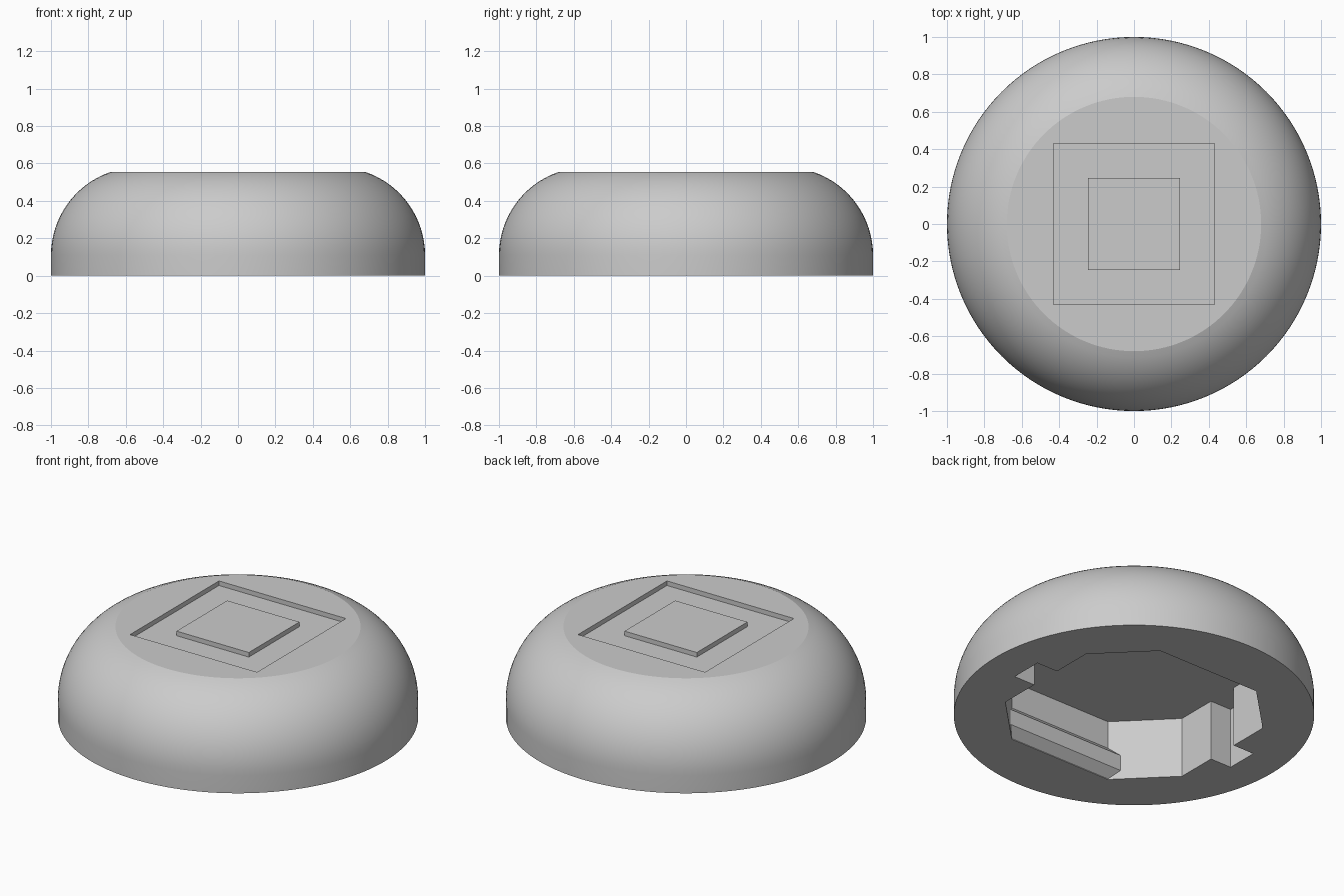
import bpy, bmesh, math
from mathutils import Vector

cube = bpy.data.objects.get("Cube")
if cube:
    bpy.data.objects.remove(cube)

SEGMENTS = 128
TOP = 0.555         # height of the flat top
DEPTH = 0.37        # depth of the underside cavity

grey = bpy.data.materials.new("plain grey")
grey.use_nodes = True
colour = (0.6, 0.6, 0.6, 1)
grey.diffuse_color = colour
grey.node_tree.nodes["Principled BSDF"].inputs["Base Color"].default_value = colour


def finish(bm, name):
    bmesh.ops.recalc_face_normals(bm, faces=bm.faces)
    mesh = bpy.data.meshes.new(name)
    bm.to_mesh(mesh)
    bm.free()
    mesh.materials.append(grey)
    obj = bpy.data.objects.new(name, mesh)
    bpy.context.collection.objects.link(obj)
    return obj


def prism(name, points, offset):
    """Extrude a closed 3D outline along an offset."""
    bm = bmesh.new()
    face = bm.faces.new([bm.verts.new(p) for p in points])
    new = bmesh.ops.extrude_face_region(bm, geom=[face], use_keep_orig=True)
    verts = [g for g in new["geom"] if isinstance(g, bmesh.types.BMVert)]
    bmesh.ops.translate(bm, verts=verts, vec=Vector(offset))
    return finish(bm, name)


def square(name, half, low, high):
    corners = [(-half, -half), (half, -half), (half, half), (-half, half)]
    return prism(name, [(x, y, low) for x, y in corners], (0, 0, high - low))


def subtract(target, cutter):
    """Cut one solid from another and discard the cutter."""
    cutter.hide_render = True
    mod = target.modifiers.new("cut", "BOOLEAN")
    mod.operation = "DIFFERENCE"
    mod.solver = "EXACT"
    mod.object = cutter
    bpy.context.view_layer.objects.active = target
    bpy.ops.object.modifier_apply(modifier=mod.name)
    bpy.data.objects.remove(cutter)


# Domed body: straight skirt, rounded shoulder, flat top
radius, flat = 0.47, 0.68
sweep = math.acos(1 - (1 - flat) / radius)
spring = TOP - radius * math.sin(sweep)
profile = [(1, 0)]
for i in range(17):
    a = sweep * i / 16
    profile.append((1 - radius + radius * math.cos(a), spring + radius * math.sin(a)))

bm = bmesh.new()
rings = []
for r, z in profile:
    rings.append([bm.verts.new((r * math.cos(t), r * math.sin(t), z))
                  for t in (math.tau * k / SEGMENTS for k in range(SEGMENTS))])
for low, high in zip(rings, rings[1:]):
    for k in range(SEGMENTS):
        n = (k + 1) % SEGMENTS
        bm.faces.new((low[k], low[n], high[n], high[k]))
bm.faces.new(rings[0])
bm.faces.new(rings[-1])
body = finish(bm, "domed_body")

# Square groove in the top, leaving a centre pad
groove = square("groove_cutter", 0.43, TOP - 0.028, TOP + 0.1)
subtract(groove, square("pad_core", 0.245, TOP - 0.1, TOP + 0.2))
subtract(body, groove)

# Underside cavity: octagon with a rectangular notch at each side
half, edge, notch, notch_half = 0.64, 0.348, 0.782, 0.098
side = [(edge, -half), (half, -edge), (half, -notch_half), (notch, -notch_half),
        (notch, notch_half), (half, notch_half), (half, edge), (edge, half)]
outline = side + [(-x, -y) for x, y in side]
cavity = prism("cavity_cutter", [(x, y, -0.1) for x, y in outline], (0, 0, DEPTH + 0.1))

# Snap ridges along the front and back cavity walls
ridge = [(0.1, -0.046), (-0.05, 0.054), (-0.05, 0.15), (0, 0.2), (0.1, 0.2)]
ridge[0] = (0, 0.004)
for s in (-1, 1):
    subtract(cavity, prism("snap_ridge", [(-0.6, s * (half + y), z) for y, z in ridge],
                           (1.2, 0, 0)))
subtract(body, cavity)

# Smooth dome with crisp cut edges
bpy.ops.object.select_all(action="DESELECT")
body.select_set(True)
bpy.context.view_layer.objects.active = body
bpy.ops.object.shade_smooth_by_angle(angle=math.radians(12))
